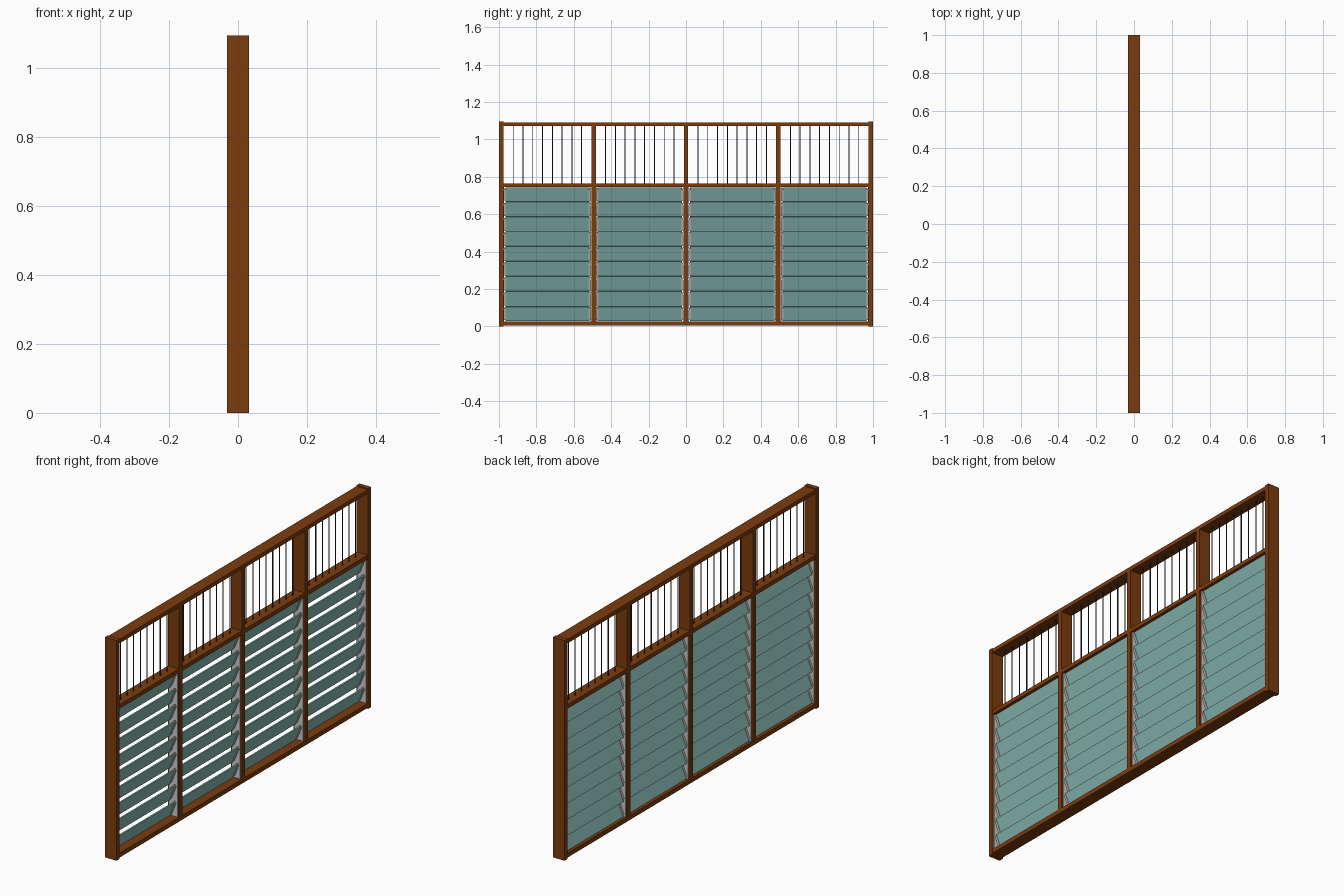
import bpy, math
from mathutils import Matrix

if "Cube" in bpy.data.objects:
    bpy.data.objects.remove(bpy.data.objects["Cube"])


def material(name, rgb, alpha=1.0):
    m = bpy.data.materials.new(name)
    m.diffuse_color = (*rgb, alpha)
    m.use_nodes = True
    m.node_tree.nodes["Principled BSDF"].inputs["Base Color"].default_value = m.diffuse_color
    return m


WOOD = material("wood", (0.20, 0.045, 0.004))
GLASS = material("glass", (0.25, 0.50, 0.46))
STEEL = material("dark_steel", (0.03, 0.03, 0.03))


def box(name, size, loc, mat=None, tilt=0.0):
    bpy.ops.mesh.primitive_cube_add(size=1)
    o = bpy.context.object
    o.name = name
    o.data.transform(Matrix.Diagonal((*size, 1)))
    o.location = loc
    o.rotation_euler = (0, tilt, 0)
    if mat:
        o.data.materials.append(mat)
    return o


def rod(name, y, z0, z1, radius):
    bpy.ops.mesh.primitive_cylinder_add(vertices=8, radius=radius, depth=z1 - z0,
                                        location=(0, y, (z0 + z1) / 2))
    o = bpy.context.object
    o.name = name
    o.data.materials.append(STEEL)
    bpy.ops.object.shade_smooth_by_angle(angle=math.radians(60))


DEPTH, TOP = 0.064, 1.095
POST = 0.024
SILL_TOP, MID_LOW, MID_TOP, HEAD_LOW = 0.028, 0.745, 0.765, 1.071

# Outer posts and intermediate mullions
for s in (-1, 1):
    box("side_post", (DEPTH, POST, TOP), (0, s * (1 - POST / 2), TOP / 2), WOOD)
centres = [-1 + POST / 2 + i * (2 - POST) / 4 for i in range(5)]
for y in centres[1:4]:
    box("mullion", (DEPTH - 0.002, POST, HEAD_LOW - SILL_TOP),
        (0, y, (HEAD_LOW + SILL_TOP) / 2), WOOD)

# Head and sill rails run between the outer posts
length = 2 - 2 * POST
box("head_rail", (DEPTH - 0.002, length, 0.02), (0, 0, HEAD_LOW + 0.01), WOOD)
box("sill_rail", (DEPTH - 0.002, length, 0.022), (0, 0, SILL_TOP - 0.011), WOOD)

SLATS = 9
PITCH = (MID_LOW - SILL_TOP) / SLATS
TILT = math.radians(22)

for a, b in zip(centres, centres[1:]):
    y0, y1 = a + POST / 2, b - POST / 2
    mid, width = (y0 + y1) / 2, y1 - y0

    # Transom and the security bars above it
    box("mid_rail", (DEPTH - 0.004, width, MID_TOP - MID_LOW),
        (0, mid, (MID_LOW + MID_TOP) / 2), WOOD)
    for k in range(8):
        rod("security_bar", y0 + width * (k + 1) / 9, MID_TOP, HEAD_LOW, 0.0025)

    # Metal channels lining both sides of the louvre opening
    for y in (y0 + 0.002, y1 - 0.002):
        box("louvre_channel", (0.046, 0.004, MID_LOW - SILL_TOP),
            (0, y, (MID_LOW + SILL_TOP) / 2))

    # Tilted glass blades, each held by a clip at either end
    for k in range(SLATS):
        z = SILL_TOP + PITCH * (k + 0.5)
        h = 0.09 if 0 < k < SLATS - 1 else 0.082
        box("glass_blade", (0.006, width - 0.02, h), (0, mid, z), GLASS, TILT)
        for y in (y0 + 0.009, y1 - 0.009):
            box("blade_clip", (0.011, 0.010, h * 0.8), (0, y, z), None, TILT)
